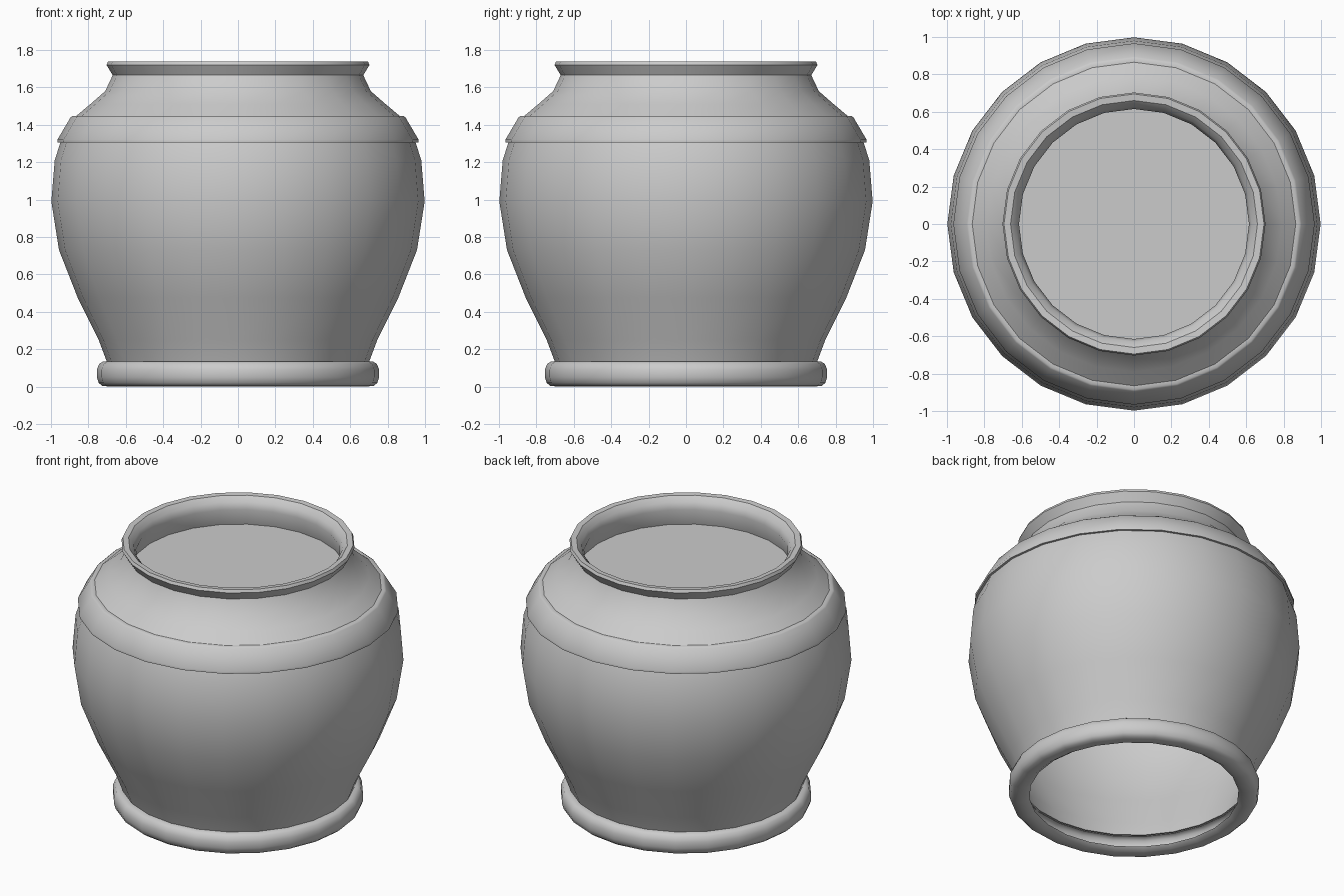
import bpy, bmesh, math

if "Cube" in bpy.data.objects:
    bpy.data.objects.remove(bpy.data.objects["Cube"])

SIDES = 24


def lathe(name, profile, closed=False, angle=40):
    """Revolve (radius, z) points around the z axis."""
    bm = bmesh.new()
    rings = []
    for r, z in profile:
        rings.append([bm.verts.new((r * math.cos(2 * math.pi * i / SIDES),
                                    r * math.sin(2 * math.pi * i / SIDES), z))
                      for i in range(SIDES)])
    pairs = list(zip(rings, rings[1:]))
    if closed:
        pairs.append((rings[-1], rings[0]))
    for a, b in pairs:
        for i in range(SIDES):
            j = (i + 1) % SIDES
            bm.faces.new((a[i], a[j], b[j], b[i]))
    mesh = bpy.data.meshes.new(name)
    bm.to_mesh(mesh)
    bm.free()
    obj = bpy.data.objects.new(name, mesh)
    bpy.context.collection.objects.link(obj)
    bpy.ops.object.select_all(action='DESELECT')
    obj.select_set(True)
    bpy.context.view_layer.objects.active = obj
    bpy.ops.object.shade_smooth_by_angle(angle=math.radians(angle))
    return obj


# Pot wall: belly, raised shoulder band, neck and rolled lip down to the soil
lathe("pot_body", [
    (0.70, 0.13), (0.745, 0.25), (0.857, 0.475), (0.957, 0.73), (0.998, 0.99),
    (0.98, 1.21), (0.95, 1.305),
    (0.965, 1.305), (0.966, 1.32), (0.895, 1.44), (0.885, 1.447), (0.865, 1.447),
    (0.79, 1.51), (0.71, 1.58), (0.67, 1.665), (0.703, 1.72), (0.695, 1.738),
    (0.66, 1.735), (0.63, 1.705), (0.615, 1.66), (0.645, 1.55)])

# Rounded foot ring, open in the middle
lathe("foot_ring", [
    (0.63, 0.02), (0.66, 0.0), (0.725, 0.003), (0.745, 0.02), (0.755, 0.05),
    (0.755, 0.09), (0.742, 0.122), (0.72, 0.135), (0.69, 0.135)])

# Flat soil surface inside the neck
bpy.ops.mesh.primitive_circle_add(vertices=SIDES, radius=0.645,
                                  fill_type='NGON', location=(0, 0, 1.55),
                                  rotation=(0, 0, math.pi / 2))
bpy.context.object.name = "soil"
